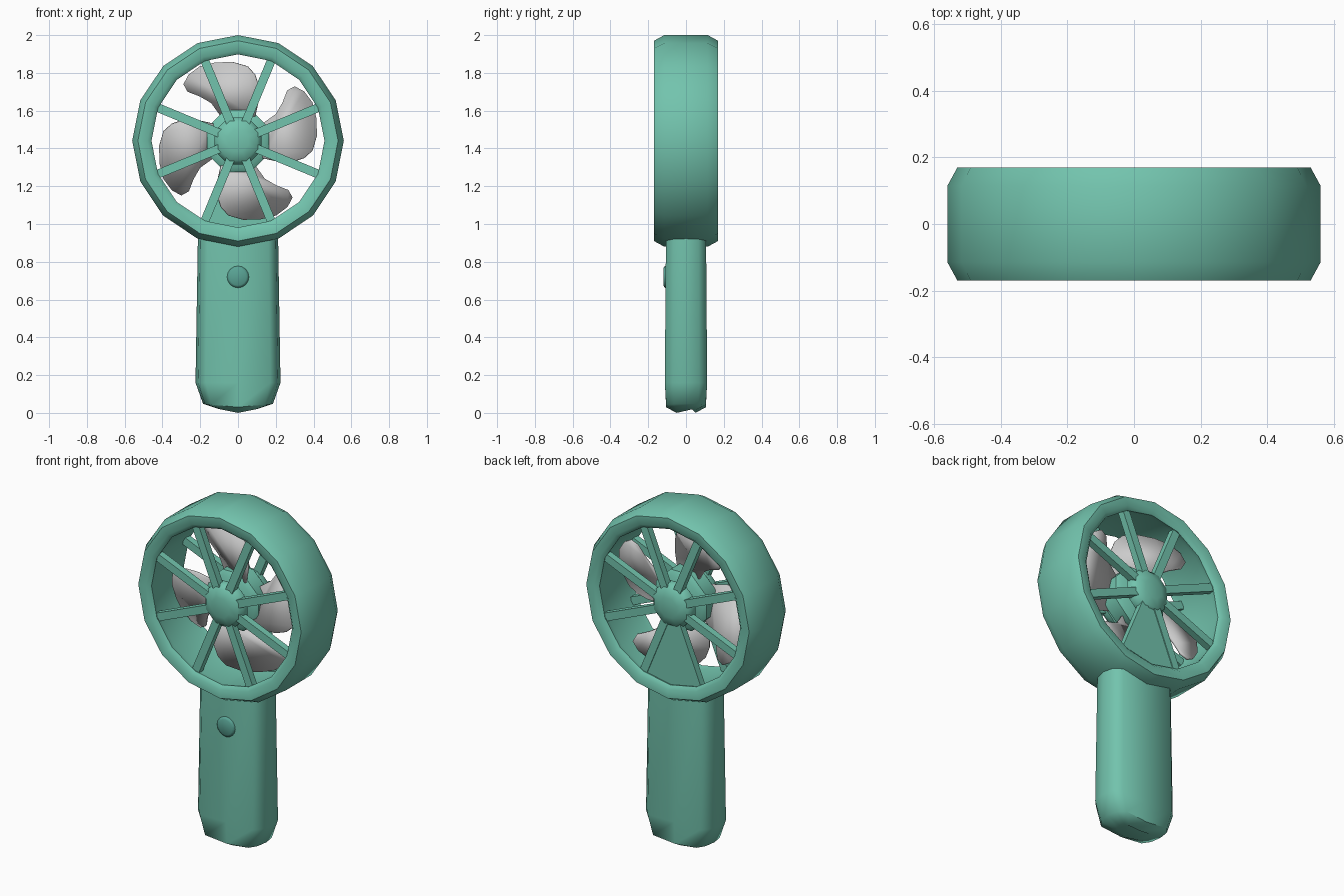
import bpy, bmesh
from math import sin, cos, pi, radians

if "Cube" in bpy.data.objects:
    bpy.data.objects.remove(bpy.data.objects["Cube"])

CZ = 1.44  # height of the fan axis


def material(name, col):
    m = bpy.data.materials.new(name)
    m.diffuse_color = (*col, 1)
    m.use_nodes = True
    m.node_tree.nodes["Principled BSDF"].inputs["Base Color"].default_value = m.diffuse_color
    return m


GREEN = material("green_plastic", (0.17, 0.55, 0.42))
DARK = material("button_plastic", (0.10, 0.37, 0.30))


def build(name, verts, faces, mat=None, angle=50):
    bm = bmesh.new()
    vs = [bm.verts.new(v) for v in verts]
    for f in faces:
        bm.faces.new([vs[i] for i in f])
    bmesh.ops.recalc_face_normals(bm, faces=bm.faces)
    for f in bm.faces:
        f.smooth = True
    for e in bm.edges:
        if e.calc_face_angle(0) > radians(angle):
            e.smooth = False
    me = bpy.data.meshes.new(name)
    bm.to_mesh(me)
    bm.free()
    ob = bpy.data.objects.new(name, me)
    bpy.context.collection.objects.link(ob)
    if mat:
        me.materials.append(mat)
    return ob


def loft(name, loops, mat, closed=False, angle=50):
    """Skin equal-length loops; cap the ends unless the loops form a closed tube."""
    n, m = len(loops[0]), len(loops)
    faces = []
    for j in range(m if closed else m - 1):
        k = (j + 1) % m
        for i in range(n):
            i2 = (i + 1) % n
            faces.append([j * n + i, j * n + i2, k * n + i2, k * n + i])
    if not closed:
        faces += [list(range(n)), list(range((m - 1) * n, m * n))]
    return build(name, [p for l in loops for p in l], faces, mat, angle)


def lathe(name, profile, n, mat, closed=False, start=0.0, z=CZ, angle=50):
    """Turn (radius, y) points around the fan axis."""
    loops = [[(r * cos(start + 2 * pi * i / n), y, z + r * sin(start + 2 * pi * i / n))
              for i in range(n)] for r, y in profile]
    return loft(name, loops, mat, closed, angle)


def prism(name, outline, y0, y1, mat):
    return loft(name, [[(x, y, CZ + z) for x, z in outline] for y in (y0, y1)], mat, angle=30)


def turn(points, a):
    """Outline points (tangential, radial) placed at angle a."""
    return [(r * cos(a) + t * sin(a), r * sin(a) - t * cos(a)) for t, r in points]


# Sixteen-sided housing ring
lathe("housing_ring", [(0.56, -0.115), (0.56, 0.115), (0.53, 0.17), (0.48, 0.17), (0.458, 0.15),
                       (0.465, 0.12), (0.465, -0.12), (0.458, -0.15), (0.48, -0.17), (0.53, -0.17)],
      16, GREEN, closed=True)

# Front and back grilles: domed hub and eight spokes each
for side, s in (("front", -1), ("back", 1)):
    lathe(side + "_grille_hub", [(0.135, s * 0.09), (0.135, s * 0.125), (0.11, s * 0.15), (0.06, s * 0.165)],
          8, GREEN, start=pi / 8)
    for k in range(8):
        bar = turn([(-0.023, 0.10), (0.023, 0.10), (0.023, 0.475), (-0.023, 0.475)], pi / 8 + k * pi / 4)
        prism(f"{side}_spoke_{k + 1}", bar, s * 0.105, s * 0.145, GREEN)

# Solid wire cover between the two lowest back spokes
prism("wire_cover", [(-0.04, -0.10), (0.04, -0.10), (0.18, -0.43), (0, -0.47), (-0.18, -0.43)],
      0.10, 0.14, GREEN)

# Rotor hub and four pitched blades
lathe("rotor_hub", [(0.15, -0.065), (0.178, -0.045), (0.178, 0.045), (0.15, 0.065)],
      8, GREEN, start=pi / 8)
BLADE = [(-0.09, 0.13), (-0.14, 0.20), (-0.20, 0.235), (-0.265, 0.26), (-0.287, 0.30), (-0.26, 0.35),
         (-0.20, 0.395), (-0.12, 0.415), (-0.03, 0.418), (0.05, 0.395), (0.09, 0.35), (0.11, 0.29),
         (0.11, 0.22), (0.09, 0.13)]
for k in range(4):
    flat = turn(BLADE, pi / 2 + k * pi / 2)
    pts = [(x, -0.37 * (t + 0.06), CZ + z) for (x, z), (t, r) in zip(flat, BLADE)]
    blade = build(f"fan_blade_{k + 1}", pts, [list(range(len(pts)))])
    mod = blade.modifiers.new("thickness", 'SOLIDIFY')
    mod.thickness, mod.offset = 0.012, 0


# Handle: rounded section, soft shallow-pointed base
def section(w, d, z, rise=0.0):
    q = [(1, 0), (0.94, 0.62), (0.76, 1), (0, 1)]
    half = q + [(-x, y) for x, y in q[-2::-1]]
    loop = half + [(x, -y) for x, y in half[-2:0:-1]]
    return [(x * w, y * d, z + rise * abs(x)) for x, y in loop]


loft("handle", [section(0.10, 0.05, 0.0, 0.02), section(0.185, 0.105, 0.03, 0.018),
                section(0.225, 0.112, 0.16), section(0.212, 0.106, 0.95)], GREEN, angle=60)

# Power button
lathe("power_button", [(0.058, -0.10), (0.058, -0.112), (0.045, -0.12)], 16, DARK, z=0.72, angle=80)
